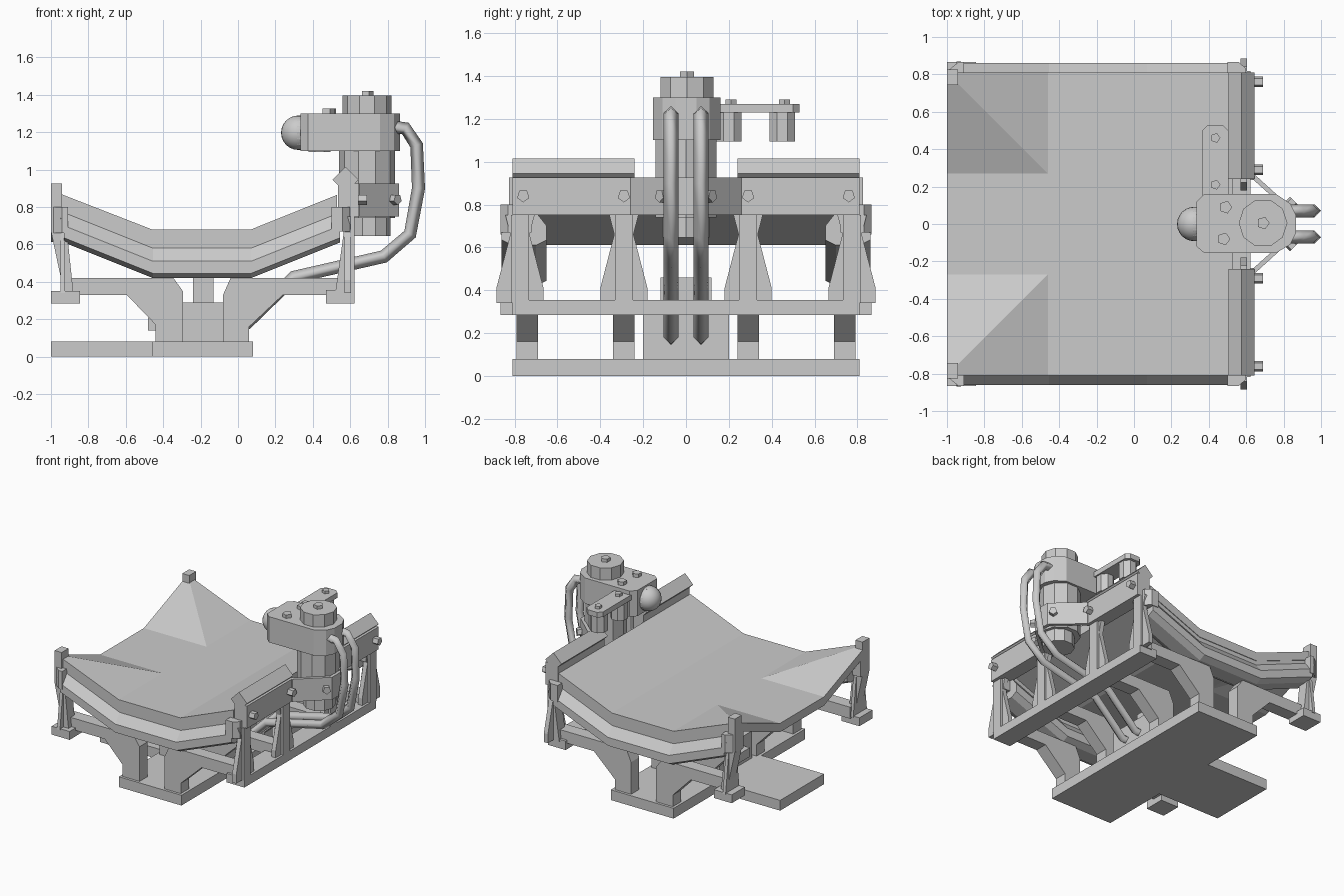
import bpy, bmesh, math
from mathutils import Vector

if "Cube" in bpy.data.objects:
    bpy.data.objects.remove(bpy.data.objects["Cube"])


def finish(name, bm):
    bmesh.ops.recalc_face_normals(bm, faces=bm.faces)
    me = bpy.data.meshes.new(name)
    bm.to_mesh(me)
    bm.free()
    ob = bpy.data.objects.new(name, me)
    bpy.context.collection.objects.link(ob)
    return ob


def prism(name, pts, axis, lo, hi):
    """Extrude a polygon along an axis: x uses (y,z), y uses (x,z), z uses (x,y)."""
    def place(p, t):
        return {'x': (t, p[0], p[1]), 'y': (p[0], t, p[1]), 'z': (p[0], p[1], t)}[axis]
    bm = bmesh.new()
    a = [bm.verts.new(place(p, lo)) for p in pts]
    b = [bm.verts.new(place(p, hi)) for p in pts]
    bm.faces.new(a)
    bm.faces.new(b)
    n = len(pts)
    for i in range(n):
        bm.faces.new((a[i], a[(i + 1) % n], b[(i + 1) % n], b[i]))
    return finish(name, bm)


def box(name, x0, x1, y0, y1, z0, z1):
    return prism(name, [(x0, y0), (x1, y0), (x1, y1), (x0, y1)], 'z', z0, z1)


def drum(name, x, y, r, z0, z1, n, turn=0.0):
    pts = [(x + r * math.cos(turn + 2 * math.pi * i / n),
            y + r * math.sin(turn + 2 * math.pi * i / n)) for i in range(n)]
    return prism(name, pts, 'z', z0, z1)


def side_bolt(name, x, y, z, length, angle=0.0):
    ob = drum(name, 0, 0, 0.03, 0, length, 5)
    ob.rotation_euler = (0, math.pi / 2, angle)
    ob.location = (x, y, z)


# T-shaped base plate
prism("base_plate", [(-.46, -.81), (.08, -.81), (.08, .81), (-.46, .81),
                     (-.46, .27), (-1, .27), (-1, -.27), (-.46, -.27)], 'z', 0, .08)

# central pedestal
box("pedestal_block", -.43, .02, -.2, .2, .08, .29)
box("pedestal_column", -.24, -.13, -.12, .12, .29, .46)
box("pedestal_port", -.48, -.42, -.1, .1, .14, .21)

# support ribs with bent legs; the inner ones have a short left arm
for y in (-.74, -.29, .29, .74):
    end = -.93 if abs(y) > .5 else -.62
    prism("rib_left", [(end, .33), (-.595, .33), (-.44, .17), (-.44, .08), (-.295, .08),
                       (-.295, .35), (-.345, .42), (end, .42)], 'y', y - .05, y + .05)
    prism("rib_right", [(-.08, .08), (.06, .08), (.06, .16), (.24, .33), (.56, .33),
                        (.56, .42), (-.04, .42), (-.08, .33)], 'y', y - .05, y + .05)

# folded bed sheet with raised left corners
xs, ys = (-1, -.46, .07, .53), (-.81, -.27, .27, .81)
bm = bmesh.new()
grid = [[bm.verts.new((x, y, (.865 if i == 3 else .89 if i == 0 and j in (0, 3) else .68)))
         for j, y in enumerate(ys)] for i, x in enumerate(xs)]
for i in range(3):
    for j in range(3):
        a, b, c, d = grid[i][j], grid[i + 1][j], grid[i + 1][j + 1], grid[i][j + 1]
        if i == 0 and j == 0:
            tris = [(a, b, c), (a, c, d)]
        elif i == 0 and j == 2:
            tris = [(a, b, d), (b, c, d)]
        else:
            tris = [(a, b, c, d)]
        for t in tris:
            bm.faces.new(t)
top = bm.faces[:]
res = bmesh.ops.extrude_face_region(bm, geom=top, use_keep_orig=True)
bmesh.ops.translate(bm, vec=(0, 0, -.068),
                    verts=[v for v in res["geom"] if isinstance(v, bmesh.types.BMVert)])
finish("bed_sheet", bm)

# eight-sided rails following the sheet edges
section = [(.05, .615), (.05, .58), (.105, .51), (.105, .445), (.055, .42), (-.055, .42),
           (-.105, .445), (-.105, .51), (-.05, .58), (-.05, .615)]
for s in (-1, 1):
    bm = bmesh.new()
    rings = [[bm.verts.new((x, s * (.755 + p), z + lift)) for p, z in section]
             for x, lift in ((-.93, .19), (-.455, 0), (.07, 0), (.545, .19))]
    bm.faces.new(rings[0])
    bm.faces.new(rings[-1])
    for r, q in zip(rings, rings[1:]):
        for i in range(len(r)):
            k = (i + 1) % len(r)
            bm.faces.new((r[i], r[k], q[k], q[i]))
    finish("edge_rail", bm)

# left corner posts and feet
for s in (-1, 1):
    y = s * .785
    box("left_foot", -1, -.845, y - .08, y + .08, .285, .35)
    prism("left_post", [(-.93, .34), (-.88, .34), (-.915, .67), (-.915, .79), (-.94, .8),
                        (-.94, .925), (-1, .925), (-1, .67)], 'y', y - .042, y + .042)
    prism("left_gusset", [(y - .085, .34), (y + .085, .34), (y + .045, .66), (y + .075, .74),
                          (y - .075, .74), (y - .045, .66)], 'x', -.95, -.925)
    prism("left_flange", [(-1, s * .72), (-.91, s * .72), (-.91, s * .865), (-.94, s * .865),
                          (-1, s * .815)], 'z', .66, .8)

# right cross beam, legs and guide plates
box("right_beam", .47, .622, -.81, .81, .285, .355)
for y in (-.775, -.29, .29, .775):
    prism("right_leg", [(.52, .34), (.622, .34), (.622, .75), (.565, .75), (.565, .66)],
          'y', y - .042, y + .042)
    prism("right_gusset", [(y - .11, .34), (y + .11, .34), (y + .11, .41), (y + .045, .66),
                           (y + .068, .75), (y - .068, .75), (y - .045, .66), (y - .11, .41)],
          'x', .57, .605)
for s in (-1, 1):
    prism("right_flange", [(.5, s * .72), (.6, s * .72), (.6, s * .83), (.56, s * .865),
                           (.5, s * .865)], 'z', .67, .8)
    y0, y1 = sorted((s * .24, s * .81))
    box("guide_plate", .535, .645, y0, y1, .75, .925)
    prism("diamond_bar", [(.575, .875), (.645, .945), (.575, 1.015), (.505, .945)], 'y', y0, y1)
    for b in (.29, .76):
        side_bolt("plate_bolt", .64, s * b, .84, .05)
    side_bolt("bracket_bolt", .83, s * .1, .84, .035, s * .8)

# wrap-around bracket holding the motor
prism("motor_bracket", [(.62, -.26), (.65, -.26), (.86, -.07), (.86, .07), (.65, .26), (.62, .26),
                        (.62, .235), (.64, .235), (.835, .06), (.835, -.06), (.64, -.235),
                        (.62, -.235)], 'z', .75, .925)

# motor body, head and cap
drum("motor_body", .69, 0, .15, .74, 1.1, 10)
drum("motor_tip", .7, 0, .115, .645, .745, 10)
prism("motor_head", [(.375, -.155), (.76, -.155), (.835, -.11), (.865, -.05), (.865, .05),
                     (.835, .11), (.76, .16), (.375, .16), (.335, .12), (.335, -.12)],
      'z', 1.1, 1.3)
drum("motor_cap", .69, .005, .13, 1.3, 1.395, 10)
drum("cap_bolt", .69, .005, .035, 1.395, 1.42, 5)
for x, y in ((.49, .09), (.48, -.08)):
    drum("head_bolt", x, y, .035, 1.3, 1.327, 5)

# rounded sensor dome
bpy.ops.mesh.primitive_uv_sphere_add(segments=24, ring_count=12, radius=.092, location=(.322, 0, 1.197))
dome = bpy.context.object
dome.name = "sensor_dome"
bpy.ops.object.shade_smooth_by_angle()
collar = drum("dome_collar", 0, 0, .092, 0, .03, 16)
collar.rotation_euler = (0, math.pi / 2, 0)
collar.location = (.315, 0, 1.197)

# side arm with two hanging cylinders
prism("side_arm", [(.365, .1), (.505, .1), (.505, .5), (.475, .53), (.395, .53), (.365, .5)],
      'z', 1.23, 1.27)
for y in (.2, .45):
    drum("arm_cylinder", .435, y, .064, 1.095, 1.23, 8, math.pi / 8)
    drum("arm_bolt", .435, y + .01, .027, 1.27, 1.29, 5)

# twin square hoses looping down from the motor head to the pedestal
path = [(.84, 1.225), (.895, 1.22), (.955, 1.13), (.965, .9), (.92, .655), (.78, .535),
        (.3, .425), (.05, .18), (-.02, .18)]
for y in (-.07, .07):
    cu = bpy.data.curves.new("hose", 'CURVE')
    cu.dimensions = '3D'
    cu.bevel_depth = .035
    cu.bevel_resolution = 0
    cu.use_fill_caps = True
    sp = cu.splines.new('POLY')
    sp.points.add(len(path) - 1)
    for pt, (x, z) in zip(sp.points, path):
        pt.co = (x, y, z, 1)
    bpy.context.collection.objects.link(bpy.data.objects.new("hose", cu))
